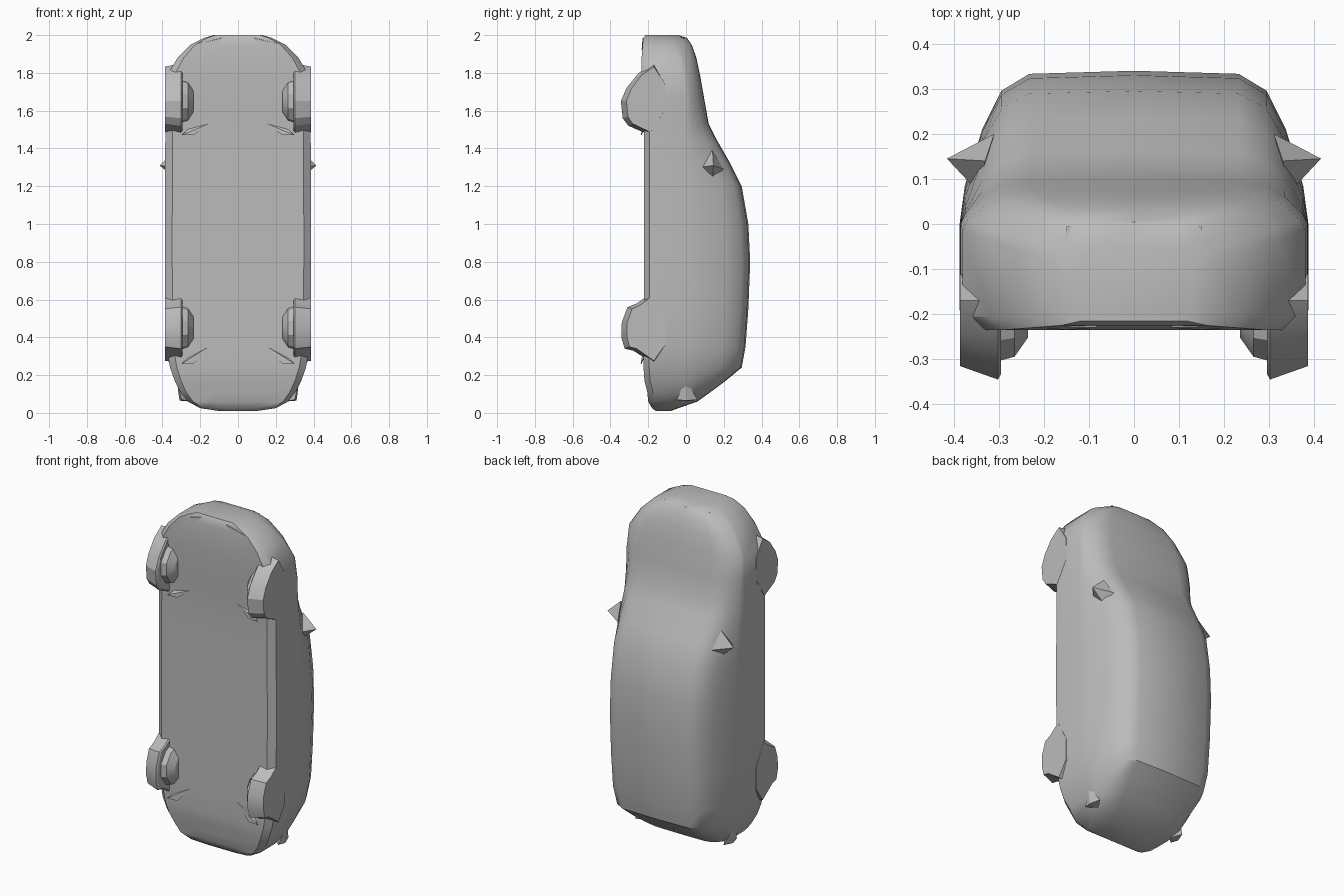
import bpy, bmesh, math
from mathutils import Vector

grey = bpy.data.materials.new("plain_grey")
grey.diffuse_color = (0.5, 0.5, 0.5, 1)


def finish(name, bm, angle=30):
    bmesh.ops.recalc_face_normals(bm, faces=bm.faces)
    me = bpy.data.meshes.new(name)
    bm.to_mesh(me)
    bm.free()
    me.materials.append(grey)
    ob = bpy.data.objects.new(name, me)
    bpy.context.collection.objects.link(ob)
    bpy.ops.object.select_all(action='DESELECT')
    ob.select_set(True)
    bpy.context.view_layer.objects.active = ob
    bpy.ops.object.shade_smooth_by_angle(angle=math.radians(angle))
    return ob


def loft(bm, rings):
    rows = [[bm.verts.new(p) for p in r] for r in rings]
    n = len(rows[0])
    for a, b in zip(rows, rows[1:]):
        for i in range(n):
            j = (i + 1) % n
            bm.faces.new((a[i], a[j], b[j], b[i]))
    bm.faces.new(rows[0])
    bm.faces.new(rows[-1])


# Car shell: z, half width, floor y, roof y
sections = [
    (0.01, 0.10, -0.16, -0.08), (0.025, 0.20, -0.18, -0.04),
    (0.06, 0.265, -0.20, 0.06), (0.11, 0.305, -0.205, 0.13),
    (0.17, 0.335, -0.22, 0.21), (0.24, 0.36, -0.225, 0.295),
    (0.35, 0.38, -0.225, 0.315), (0.55, 0.385, -0.222, 0.33),
    (0.80, 0.387, -0.222, 0.34), (1.00, 0.387, -0.222, 0.33),
    (1.20, 0.386, -0.222, 0.295), (1.32, 0.386, -0.222, 0.235),
    (1.45, 0.385, -0.222, 0.16), (1.53, 0.385, -0.225, 0.12),
    (1.66, 0.385, -0.23, 0.097), (1.78, 0.38, -0.235, 0.076),
    (1.88, 0.32, -0.235, 0.055), (1.95, 0.25, -0.23, 0.03),
    (1.985, 0.18, -0.225, 0.005), (2.0, 0.13, -0.215, -0.04)]


def ring(z, w, yb, yt):
    ys = min(0.0, yt - 0.09)
    ys = max(ys, yb + 0.35 * (yt - yb))
    d = yt - ys
    lip = min(0.03, 0.2 * (ys - yb))
    half = [(0.45 * w, yb), (0.9 * w, yb), (w, yb + lip), (w, ys),
            (0.97 * w, ys + 0.25 * d), (0.87 * w, ys + 0.62 * d),
            (0.76 * w, ys + 0.87 * d), (0.6 * w, ys + 0.98 * d)]
    pts = [(0, yb)] + half + [(0, yt)] + [(-x, y) for x, y in reversed(half)]
    return [(x, y, z) for x, y in pts]


bm = bmesh.new()
loft(bm, [ring(*s) for s in sections])
finish("car_body", bm, 35)

# Wheels merged with their arches: (z, y) outline
front_outline = [(1.85, -0.17), (1.80, -0.25), (1.72, -0.315), (1.65, -0.345),
                 (1.56, -0.335), (1.52, -0.305), (1.47, -0.19), (1.60, -0.10), (1.75, -0.10)]
rear_outline = [(0.635, -0.18), (0.58, -0.26), (0.56, -0.31), (0.48, -0.34),
                (0.40, -0.342), (0.34, -0.325), (0.33, -0.28), (0.26, -0.17),
                (0.35, -0.10), (0.50, -0.10)]


def wheel(name, outline, s, zc):
    bm = bmesh.new()
    yc = -0.17

    def slice_at(x, k):
        return [(s * x, yc + (y - yc) * k, zc + (z - zc) * (0.5 + 0.5 * k)) for z, y in outline]
    loft(bm, [slice_at(0.386, 0.83), slice_at(0.302, 1.0), slice_at(0.295, 0.93)])
    finish(name, bm, 25)
    # Inner hub
    bm = bmesh.new()
    rings = []
    for x, r in ((0.30, 0.125), (0.265, 0.115), (0.235, 0.07)):
        rings.append([(s * x, -0.185 + r * math.sin(a * math.tau / 10),
                       zc + r * math.cos(a * math.tau / 10)) for a in range(10)])
    loft(bm, rings)
    finish(name + "_hub", bm, 25)


def spike(name, pts):
    bm = bmesh.new()
    bmesh.ops.convex_hull(bm, input=[bm.verts.new(p) for p in pts])
    finish(name, bm, 5)


for s, side in ((1, "right"), (-1, "left")):
    wheel("front_wheel_" + side, front_outline, s, 1.65)
    wheel("rear_wheel_" + side, rear_outline, s, 0.45)

    # Door mirror
    spike("mirror_" + side, [(s * 0.415, 0.145, 1.31), (s * 0.345, 0.07, 1.30),
                             (s * 0.31, 0.20, 1.29), (s * 0.33, 0.14, 1.39),
                             (s * 0.33, 0.14, 1.24)])
    # Chin corner under the front bumper
    spike("chin_" + side, [(s * 0.08, -0.23, 1.985), (s * 0.15, -0.235, 1.92),
                           (s * 0.21, -0.23, 1.955), (s * 0.15, -0.16, 1.99)])
    # Rear lamp corner
    spike("rear_lamp_" + side, [(s * 0.30, -0.05, 0.07), (s * 0.29, 0.06, 0.07),
                                (s * 0.325, 0.0, 0.18), (s * 0.31, 0.0, 0.065),
                                (s * 0.25, 0.0, 0.06)])
    # Plates behind the wheels
    for nm, z in (("front", 1.47), ("rear", 0.26)):
        spike(nm + "_arch_plate_" + side, [
            (s * 0.235, -0.235, z), (s * 0.155, -0.225, z + (0.09 if nm == "rear" else 0.06)),
            (s * 0.30, -0.24, z), (s * 0.23, -0.21, z + 0.06)])
    # Headlamp corner
    spike("headlamp_" + side, [(s * 0.075, -0.005, 1.98), (s * 0.15, -0.005, 1.985),
                               (s * 0.15, -0.08, 1.99), (s * 0.14, -0.04, 1.97)])
